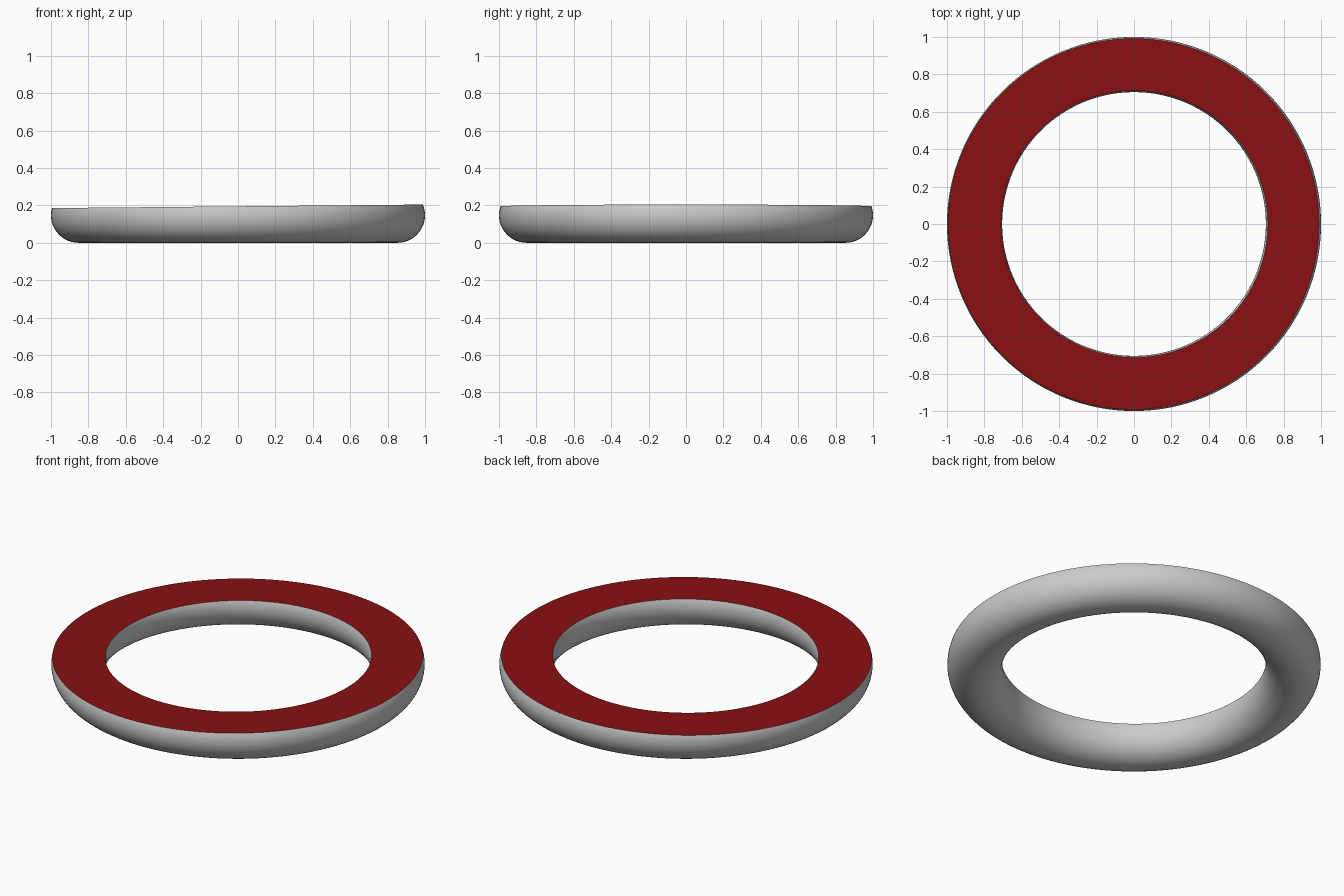
import bpy, bmesh, math
from mathutils import Vector

if "Cube" in bpy.data.objects:
    bpy.data.objects.remove(bpy.data.objects["Cube"])

# Round tube ring lying on the ground
R, r = 0.8525, 0.1475
bpy.ops.mesh.primitive_torus_add(major_radius=R, minor_radius=r,
    major_segments=128, minor_segments=48, location=(0, 0, 0))
ring = bpy.context.object
ring.name = "half_round_ring"
bm = bmesh.new()
bm.from_mesh(ring.data)
bmesh.ops.translate(bm, verts=bm.verts, vec=(0, 0, r))

# Slice the top off with a slightly tilted plane
bmesh.ops.bisect_plane(bm, geom=bm.verts[:] + bm.edges[:] + bm.faces[:],
    plane_co=Vector((0, 0, 0.195)), plane_no=Vector((-0.0095, 0, 1)).normalized(),
    clear_outer=True)
for f in bm.faces:
    f.smooth = True

# Flat coloured cap between the two cut edges
cut = [e for e in bm.edges if e.is_boundary]
for f in bmesh.ops.bridge_loops(bm, edges=cut)["faces"]:
    f.material_index = 1
    f.smooth = False
bmesh.ops.recalc_face_normals(bm, faces=bm.faces)
bm.to_mesh(ring.data)
bm.free()

grey = bpy.data.materials.new("grey")
grey.diffuse_color = (0.8, 0.8, 0.8, 1)
grey.use_nodes = True
grey.node_tree.nodes["Principled BSDF"].inputs["Base Color"].default_value = grey.diffuse_color
red = bpy.data.materials.new("red")
red.diffuse_color = (0.25, 0.005, 0.006, 1)
red.use_nodes = True
red.node_tree.nodes["Principled BSDF"].inputs["Base Color"].default_value = red.diffuse_color
ring.data.materials.clear()
ring.data.materials.append(None)
ring.data.materials.append(red)
ring.data.materials[0] = grey
for p in ring.data.polygons:
    flat = p.normal.z > 0.99 and p.center.z > 0.17
    p.material_index = 1 if flat else 0

bpy.ops.object.shade_smooth_by_angle(angle=math.radians(30))
